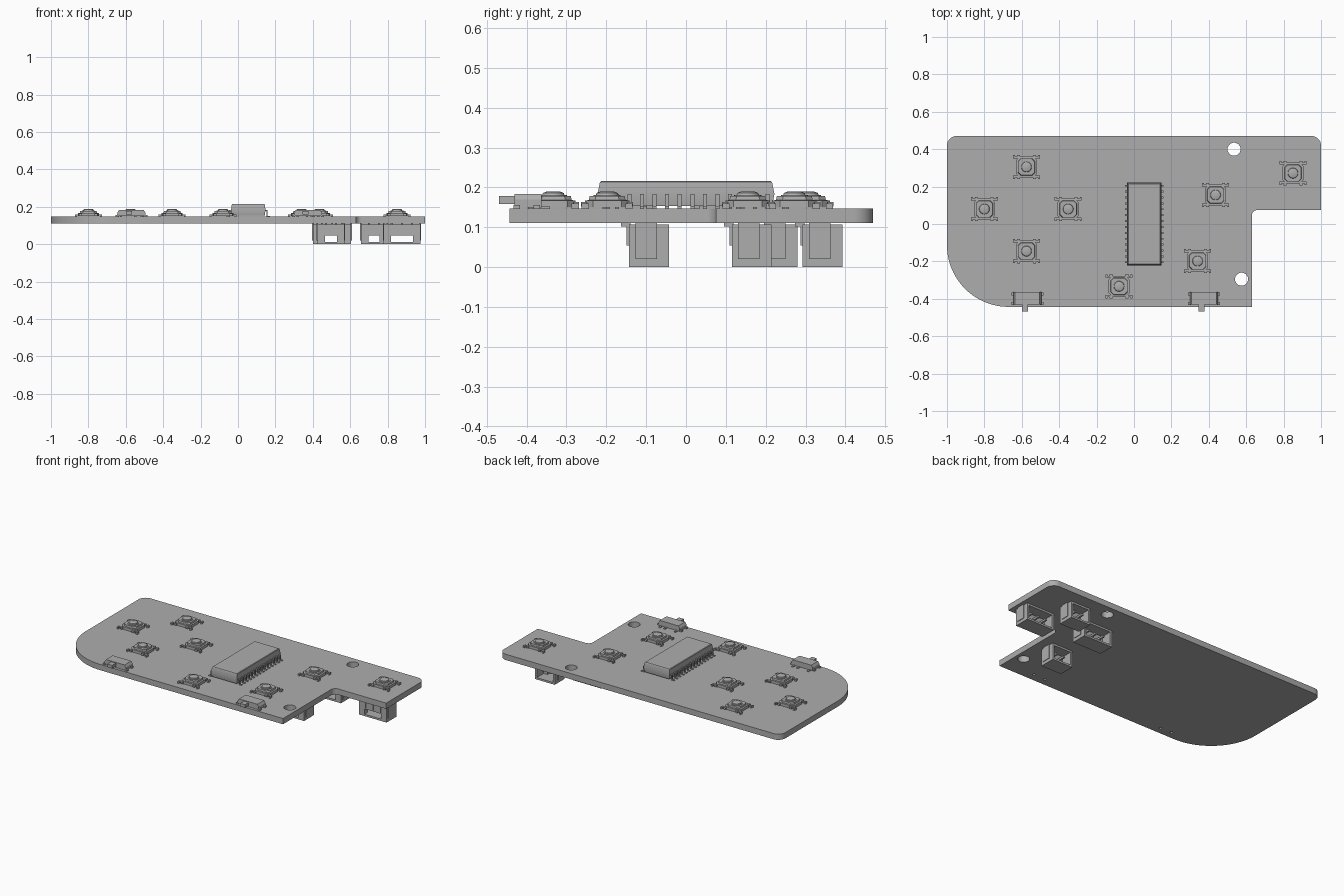
import bpy, bmesh, math
from mathutils import Matrix, Vector

cube = bpy.data.objects.get("Cube")
if cube:
    bpy.data.objects.remove(cube, do_unlink=True)

GREY = (0.42, 0.42, 0.42, 1)
grey = bpy.data.materials.new("plain grey")
grey.use_nodes = True
grey.diffuse_color = GREY
grey.node_tree.nodes["Principled BSDF"].inputs["Base Color"].default_value = GREY

BOTTOM, TOP = 0.11, 0.147      # circuit board faces


def box(bm, x, y, z):
    """Box from (min, max) ranges."""
    size = [r[1] - r[0] for r in (x, y, z)]
    mid = Vector([(r[0] + r[1]) / 2 for r in (x, y, z)])
    bmesh.ops.create_cube(bm, size=1, matrix=Matrix.Translation(mid) @ Matrix.Diagonal((*size, 1)))


def loft(bm, rings):
    """Closed solid through a list of equal-length point rings."""
    rows = [[bm.verts.new(p) for p in ring] for ring in rings]
    for a, b in zip(rows, rows[1:]):
        for i in range(len(a)):
            j = (i + 1) % len(a)
            bm.faces.new((a[i], a[j], b[j], b[i]))
    bm.faces.new(rows[0][::-1])
    bm.faces.new(rows[-1])


def rect(hx, hy, z):
    return [(-hx, -hy, z), (hx, -hy, z), (hx, hy, z), (-hx, hy, z)]


def octagon(h, cut, z):
    k = h - cut
    return [(-k, -h, z), (k, -h, z), (h, -k, z), (h, k, z),
            (k, h, z), (-k, h, z), (-h, k, z), (-h, -k, z)]


def circle(r, z, n=24):
    return [(r * math.cos(math.tau * i / n), r * math.sin(math.tau * i / n), z) for i in range(n)]


def arc(cx, cy, r, start, end, n=12):
    angles = [math.radians(start + (end - start) * i / n) for i in range(n + 1)]
    return [(cx + r * math.cos(a), cy + r * math.sin(a)) for a in angles]


def finish(ob):
    bpy.ops.object.select_all(action="DESELECT")
    ob.select_set(True)
    bpy.context.view_layer.objects.active = ob
    bpy.ops.object.shade_smooth_by_angle(angle=math.radians(30))


def make_mesh(name, bm):
    mesh = bpy.data.meshes.new(name)
    bm.normal_update()
    bm.to_mesh(mesh)
    bm.free()
    mesh.materials.append(grey)
    return mesh


def place(name, mesh, x, y, z=0):
    ob = bpy.data.objects.new(name, mesh)
    ob.location = (x, y, z)
    bpy.context.collection.objects.link(ob)
    finish(ob)


# Circuit board: filled outline with round holes
SWITCHES = {"left": 0.374, "right": -0.57}
outline = ([(0.63, -0.443)] + arc(0.66, 0.045, 0.03, 180, 90, 6) + [(1, 0.075)]
           + arc(0.95, 0.42, 0.05, 0, 90, 8) + arc(-0.95, 0.42, 0.05, 90, 180, 8)
           + arc(-0.67, -0.113, 0.33, 180, 270, 24))
loops = [outline, arc(0.535, 0.4, 0.035, 0, 345, 23), arc(0.575, -0.295, 0.035, 0, 345, 23)]
for sx in SWITCHES.values():
    loops += [arc(sx + s * 0.04, -0.395, 0.009, 0, 330, 11) for s in (-1, 1)]
curve = bpy.data.curves.new("circuit_board", "CURVE")
curve.dimensions = "2D"
curve.fill_mode = "BOTH"
curve.extrude = (TOP - BOTTOM) / 2
for pts in loops:
    spline = curve.splines.new("POLY")
    spline.points.add(len(pts) - 1)
    for p, (x, y) in zip(spline.points, pts):
        p.co = (x, y, 0, 1)
    spline.use_cyclic_u = True
board = bpy.data.objects.new("circuit_board", curve)
board.location.z = (TOP + BOTTOM) / 2
bpy.context.collection.objects.link(board)
bpy.ops.object.select_all(action="DESELECT")
board.select_set(True)
bpy.context.view_layer.objects.active = board
bpy.ops.object.convert(target="MESH")
board = bpy.context.view_layer.objects.active
board.data.materials.clear()
board.data.materials.append(grey)
finish(board)

# Main chip: tapered body, chamfered top, bent legs along both sides
bm = bmesh.new()
loft(bm, [rect(0.088, 0.216, 0.006), rect(0.092, 0.222, 0.036),
          rect(0.088, 0.216, 0.066), rect(0.085, 0.213, 0.069)])
place("chip_body", make_mesh("chip_body", bm), 0.055, 0)
bpy.context.object.location.z = TOP
bm = bmesh.new()
for i in range(14):
    y = (i - 6.5) * 0.0315
    across = (y - 0.005, y + 0.005)
    for s in (-1, 1):
        for x, z in (((0.085, 0.104), (0.03, 0.036)), ((0.098, 0.104), (0.002, 0.033)),
                     ((0.098, 0.117), (0, 0.005))):
            box(bm, sorted((s * x[0], s * x[1])), across, z)
place("chip_legs", make_mesh("chip_legs", bm), 0.055, 0, TOP)

# Push buttons: chamfered base, cover, collar, round plunger, corner leads
bm = bmesh.new()
loft(bm, [octagon(0.056, 0.02, 0.003), octagon(0.056, 0.02, 0.02),
          octagon(0.046, 0.016, 0.021), octagon(0.044, 0.016, 0.031)])
loft(bm, [circle(0.034, 0.028), circle(0.034, 0.034), circle(0.028, 0.034),
          circle(0.026, 0.039), circle(0.018, 0.042)])
for sx in (-1, 1):
    for sy in (-1, 1):
        box(bm, sorted((sx * 0.03, sx * 0.072)), sorted((sy * 0.046, sy * 0.056)), (0.007, 0.013))
        box(bm, sorted((sx * 0.062, sx * 0.072)), sorted((sy * 0.046, sy * 0.064)), (0, 0.013))
        box(bm, sorted((sx * 0.034, sx * 0.05)), sorted((sy * 0.05, sy * 0.065)), (0.005, 0.016))
button = make_mesh("push_button", bm)
spots = [(-0.575, 0.305), (-0.8, 0.08), (-0.352, 0.08), (-0.575, -0.145),
         (-0.08, -0.333), (0.34, -0.198), (0.436, 0.155), (0.85, 0.272)]
for i, (x, y) in enumerate(spots):
    place(f"push_button_{i + 1}", button, x, y, TOP)

# Slide switches: sloped case, lever over the front edge, side tabs, rear leads
bm = bmesh.new()
loft(bm, [rect(0.075, 0.034, 0.003), rect(0.075, 0.034, 0.022), rect(0.066, 0.034, 0.036)])
box(bm, (-0.03, 0.004), (-0.072, -0.03), (0.011, 0.031))
for s in (-1, 1):
    for y in (-0.028, 0.022):
        box(bm, sorted((s * 0.07, s * 0.085)), (y - 0.008, y + 0.008), (0, 0.009))
for x in (-0.055, 0.02, 0.055):
    box(bm, (x - 0.006, x + 0.006), (0.03, 0.055), (0, 0.005))
switch = make_mesh("slide_switch", bm)
for side, x in SWITCHES.items():
    place(f"{side}_slide_switch", switch, x, -0.397, TOP)


# Sockets under the board: open to the back, window in the front wall
def socket(name, x0, x1, y0, pins):
    h, depth, wall, top = (x1 - x0) / 2, 0.1, 0.012, 0.107
    bm = bmesh.new()
    for s in (-1, 1):
        box(bm, sorted((s * (h - wall), s * h)), (0, depth), (0, top))
        # raised solder tab on each side
        box(bm, sorted((s * (h - 0.004), s * (h + 0.004))), (0.016, 0.07), (0.02, BOTTOM))
    inner = (wall - h, h - wall)
    box(bm, inner, (0, depth), (0, wall))
    box(bm, inner, (0, depth), (top - wall, top))
    # front wall around the window
    window = h - 0.04
    back = (0, 0.03)
    box(bm, inner, back, (0.046, top - wall))
    for s in (-1, 1):
        box(bm, sorted((s * window, s * (h - wall))), back, (wall, 0.046))
    # contact pins and solder leads
    for i in range(pins):
        x = (i - (pins - 1) / 2) * 0.054
        across = (x - 0.006, x + 0.006)
        box(bm, across, (0.02, 0.085), (0.054, 0.066))
        box(bm, across, (-0.006, 0.004), (0.054, BOTTOM))
        box(bm, across, (-0.02, 0.004), (0.102, BOTTOM))
    place(name, make_mesh(name, bm), (x0 + x1) / 2, y0)


socket("outer_socket", 0.778, 0.975, 0.115, 3)
socket("back_socket", 0.657, 0.797, 0.293, 2)
socket("middle_socket", 0.4, 0.605, 0.18, 3)
socket("front_socket", 0.425, 0.569, -0.143, 2)
